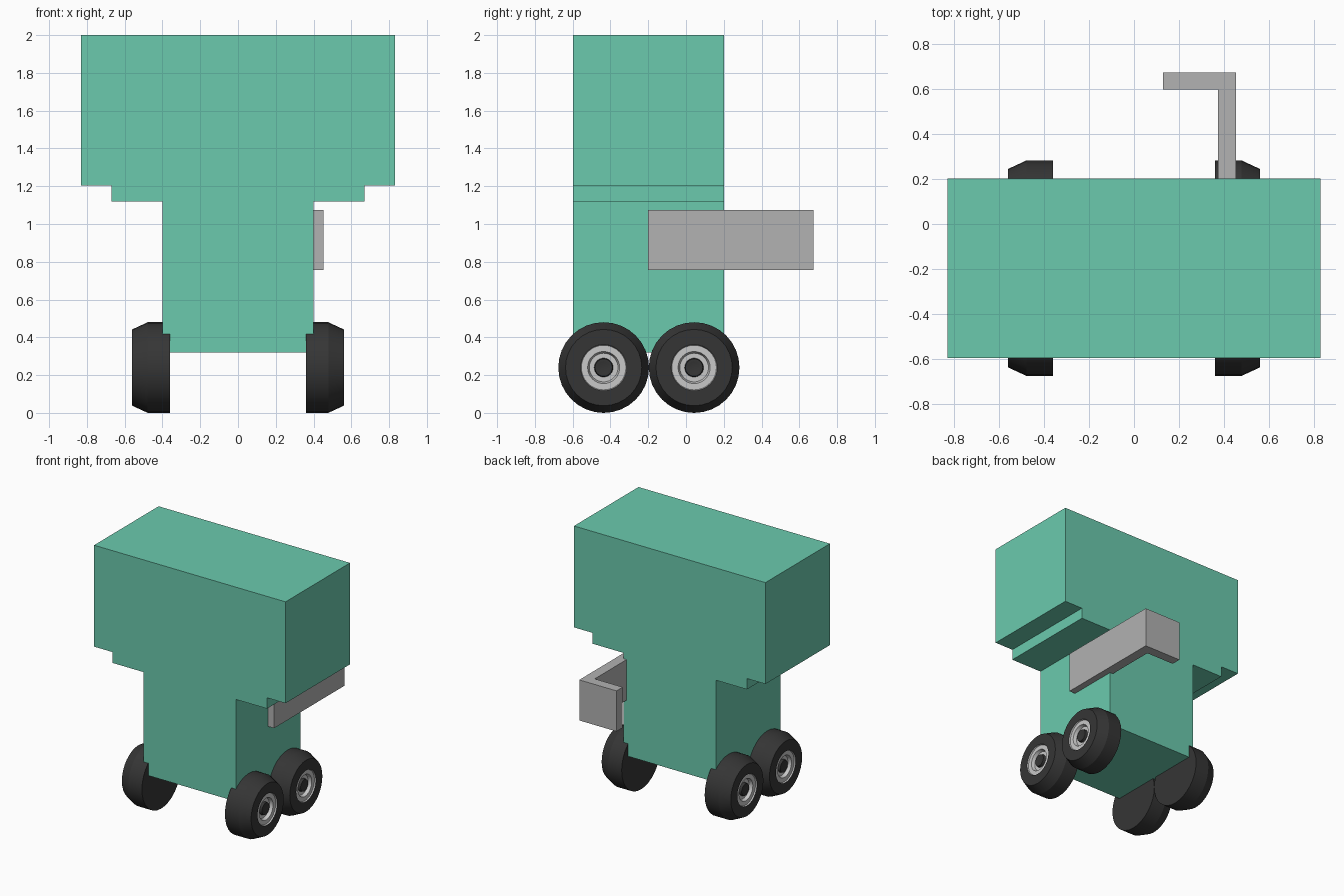
import bpy, bmesh, math
from mathutils import Vector

if "Cube" in bpy.data.objects:
    bpy.data.objects.remove(bpy.data.objects["Cube"])


def material(name, rgb):
    m = bpy.data.materials.new(name)
    m.diffuse_color = (*rgb, 1.0)
    m.use_nodes = True
    m.node_tree.nodes["Principled BSDF"].inputs["Base Color"].default_value = m.diffuse_color
    return m


GREEN = material("sea_green", (0.147, 0.59, 0.42))
GREY = material("mid_grey", (0.445, 0.445, 0.445))
BLACK = material("tyre_black", (0.036, 0.036, 0.036))
SILVER = material("rim_silver", (0.58, 0.58, 0.58))


def finish(name, bm, *mats):
    bmesh.ops.recalc_face_normals(bm, faces=bm.faces)
    me = bpy.data.meshes.new(name)
    bm.to_mesh(me)
    bm.free()
    for m in mats:
        me.materials.append(m)
    ob = bpy.data.objects.new(name, me)
    bpy.context.collection.objects.link(ob)
    return ob


def extrude(name, pts, offset, mat):
    """Closed 3D outline pushed along an offset."""
    bm = bmesh.new()
    face = bm.faces.new([bm.verts.new(p) for p in pts])
    ret = bmesh.ops.extrude_face_region(bm, geom=[face], use_keep_orig=True)
    verts = [g for g in ret["geom"] if isinstance(g, bmesh.types.BMVert)]
    bmesh.ops.translate(bm, verts=verts, vec=Vector(offset))
    return finish(name, bm, mat)


# Body: stepped T profile
half = [(0.40, 0.32), (0.40, 1.12), (0.67, 1.12), (0.67, 1.205), (0.83, 1.205), (0.83, 2.0)]
outline = half + [(-x, z) for x, z in reversed(half)]
extrude("body", [(x, -0.597, z) for x, z in outline], (0, 0.799, 0), GREEN)

# Hooked side arm: L shape seen from above
hook = [(0.373, -0.20), (0.453, -0.20), (0.453, 0.675), (0.13, 0.675), (0.13, 0.598), (0.373, 0.598)]
extrude("hook_arm", [(x, y, 0.757) for x, y in hook], (0, 0, 0.318), GREY)

# Wheels: (distance outward, radius) profile, spun about the axle
PROFILE = [(0.36, 0), (0.36, 0.24), (0.478, 0.24), (0.56, 0.202), (0.56, 0.122),
           (0.55, 0.118), (0.55, 0.085), (0.525, 0.076), (0.525, 0.05),
           (0.545, 0.046), (0.545, 0.03), (0.535, 0)]
RIM = range(4, 8)     # profile segments in silver
SEG = 32


def wheel(name, side, y):
    bm = bmesh.new()
    rings = []
    for x, r in PROFILE:
        n = SEG if r else 1
        rings.append([bm.verts.new((side * x, y + r * math.cos(2 * math.pi * i / SEG),
                                    0.24 + r * math.sin(2 * math.pi * i / SEG))) for i in range(n)])
    for k, (a, b) in enumerate(zip(rings, rings[1:])):
        for i in range(SEG):
            j = (i + 1) % SEG
            quad = [a[i % len(a)], a[j % len(a)], b[j % len(b)], b[i % len(b)]]
            f = bm.faces.new(list(dict.fromkeys(quad)))
            f.material_index = 1 if k in RIM else 0
    ob = finish(name, bm, BLACK, SILVER)
    bpy.ops.object.select_all(action='DESELECT')
    ob.select_set(True)
    bpy.context.view_layer.objects.active = ob
    bpy.ops.object.shade_smooth_by_angle(angle=math.radians(20))


for side, s in (("left", -1), ("right", 1)):
    for end, y in (("front", -0.436), ("rear", 0.043)):
        wheel(f"{end}_{side}_wheel", s, y)
